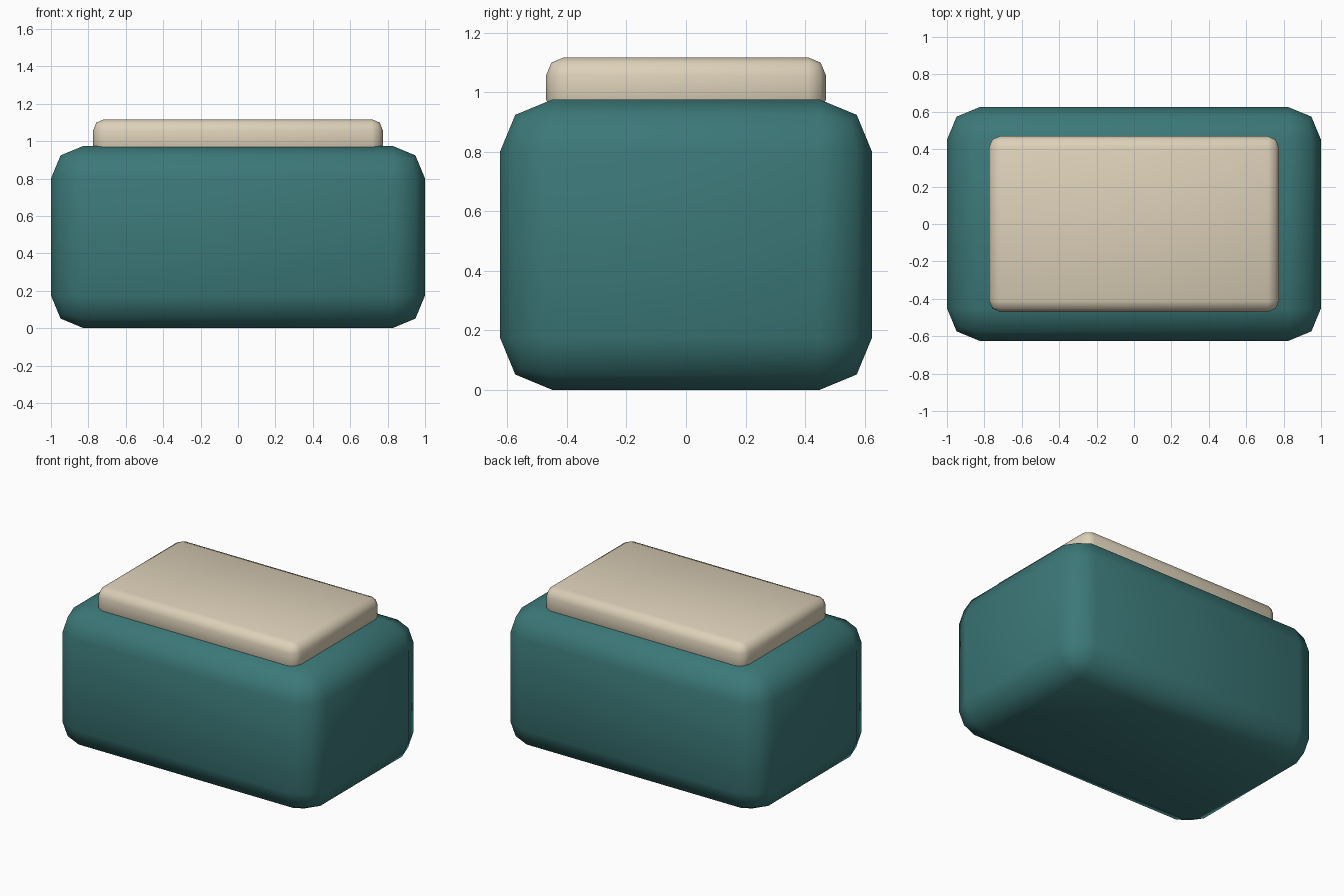
import bpy
import math

default = bpy.data.objects.get("Cube")
if default:
    bpy.data.objects.remove(default, do_unlink=True)


def make_material(name, rgb):
    color = (*rgb, 1.0)
    mat = bpy.data.materials.new(name)
    mat.use_nodes = True
    mat.diffuse_color = color
    mat.node_tree.nodes["Principled BSDF"].inputs["Base Color"].default_value = color
    return mat


def rounded_box(name, width, depth, bottom, top, radius, mat):
    """Box with two-step rounded edges, smooth shaded."""
    bpy.ops.mesh.primitive_cube_add(size=1, location=(0, 0, (bottom + top) / 2))
    box = bpy.context.object
    box.name = name
    box.scale = (width, depth, top - bottom)
    bpy.ops.object.transform_apply(location=False, rotation=False, scale=True)
    bevel = box.modifiers.new("rounded_edges", 'BEVEL')
    bevel.width = radius
    bevel.segments = 2
    bevel.limit_method = 'NONE'
    bpy.ops.object.modifier_apply(modifier=bevel.name)
    bpy.ops.object.shade_smooth_by_angle(angle=math.radians(60))
    box.data.materials.append(mat)
    return box


teal = make_material("teal", (0.045, 0.188, 0.188))
cream = make_material("cream", (0.72, 0.63, 0.48))

# Main body
rounded_box("body", 2.0, 1.25, 0.0, 0.975, 0.175, teal)

# Raised top panel, sunk slightly into the body
rounded_box("top_panel", 1.55, 0.94, 0.915, 1.117, 0.06, cream)
